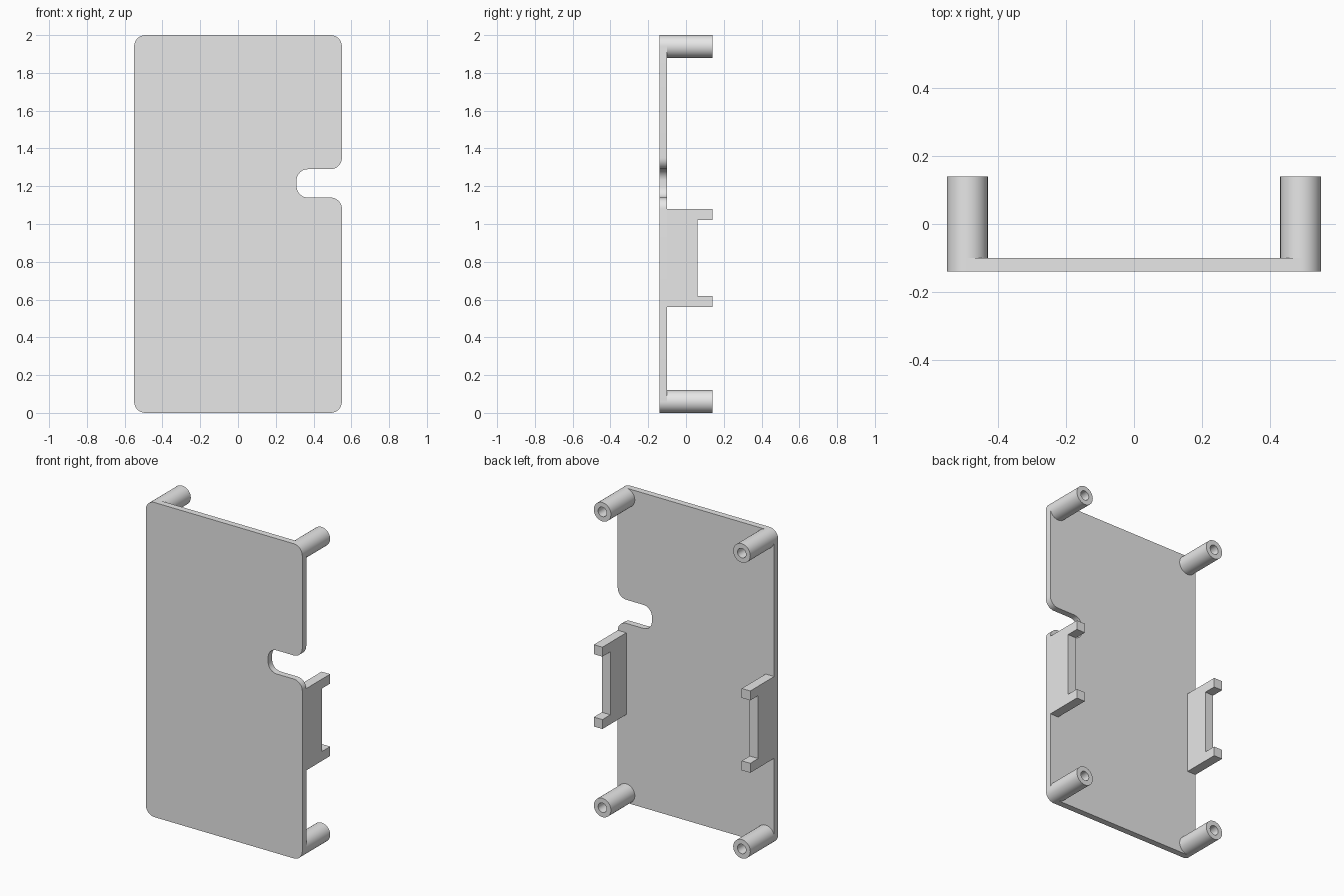
import bpy, bmesh, math
from mathutils import Vector

cube = bpy.data.objects.get("Cube")
if cube:
    bpy.data.objects.remove(cube, do_unlink=True)

grey = bpy.data.materials.new("light_grey")
grey.use_nodes = True
grey.diffuse_color = (0.8, 0.8, 0.8, 1)
grey.node_tree.nodes["Principled BSDF"].inputs["Base Color"].default_value = grey.diffuse_color

W, H = 0.55, 2.0                               # half width, height
FRONT, INNER, BACK = -0.14, -0.10, 0.14        # depth planes
R, BORE, T = 0.06, 0.03, 0.06                  # post radius, bore radius, clip thickness


def finish(name, bm):
    bmesh.ops.recalc_face_normals(bm, faces=bm.faces)
    mesh = bpy.data.meshes.new(name)
    bm.to_mesh(mesh)
    bm.free()
    mesh.materials.append(grey)
    obj = bpy.data.objects.new(name, mesh)
    bpy.context.collection.objects.link(obj)
    bpy.ops.object.select_all(action='DESELECT')
    obj.select_set(True)
    bpy.context.view_layer.objects.active = obj
    bpy.ops.object.shade_smooth_by_angle(angle=math.radians(30))
    return obj


def extrude(name, points, offset):
    bm = bmesh.new()
    face = bm.faces.new([bm.verts.new(p) for p in points])
    new = bmesh.ops.extrude_face_region(bm, geom=[face], use_keep_orig=True)["geom"]
    bmesh.ops.translate(bm, vec=offset, verts=[v for v in new if isinstance(v, bmesh.types.BMVert)])
    return finish(name, bm)


def rounded(corners, r, steps=12):
    """Fillet every right-angled corner of an outline."""
    out = []
    for i, corner in enumerate(corners):
        p = Vector(corner)
        a = (Vector(corners[i - 1]) - p).normalized() * r
        b = (Vector(corners[(i + 1) % len(corners)]) - p).normalized() * r
        for k in range(steps + 1):
            t = math.pi / 2 * k / steps
            out.append(p + a * (1 - math.sin(t)) + b * (1 - math.cos(t)))
    return out


# Back plate with rounded corners and a side notch
outline = [(-W, 0), (W, 0), (W, 1.14), (0.31, 1.14),
           (0.31, 1.29), (W, 1.29), (W, H), (-W, H)]
extrude("plate", [(p.x, FRONT, p.y) for p in rounded(outline, R)], (0, INNER - FRONT, 0))


# Hollow corner posts
def post(name, x, z, sides=48):
    bm = bmesh.new()
    section = [(R, INNER), (R, BACK), (BORE, BACK), (BORE, INNER)]
    rings = []
    for i in range(sides):
        a = math.tau * i / sides
        rings.append([bm.verts.new((x + r * math.cos(a), y, z + r * math.sin(a)))
                      for r, y in section])
    for i in range(sides):
        p, q = rings[i - 1], rings[i]
        for k in range(3):
            bm.faces.new((p[k], p[k + 1], q[k + 1], q[k]))
    finish(name, bm)


# Side clips with two prongs each
clip = [(INNER, 0.56), (BACK, 0.56), (BACK, 0.62), (0.06, 0.62),
        (0.06, 1.02), (BACK, 1.02), (BACK, 1.08), (INNER, 1.08)]

for side, s in (("left", 1), ("right", -1)):
    post("lower_post_" + side, s * (W - R), R)
    post("upper_post_" + side, s * (W - R), H - R)
    extrude("clip_" + side, [(s * W, y, z) for y, z in clip], (-s * T, 0, 0))
